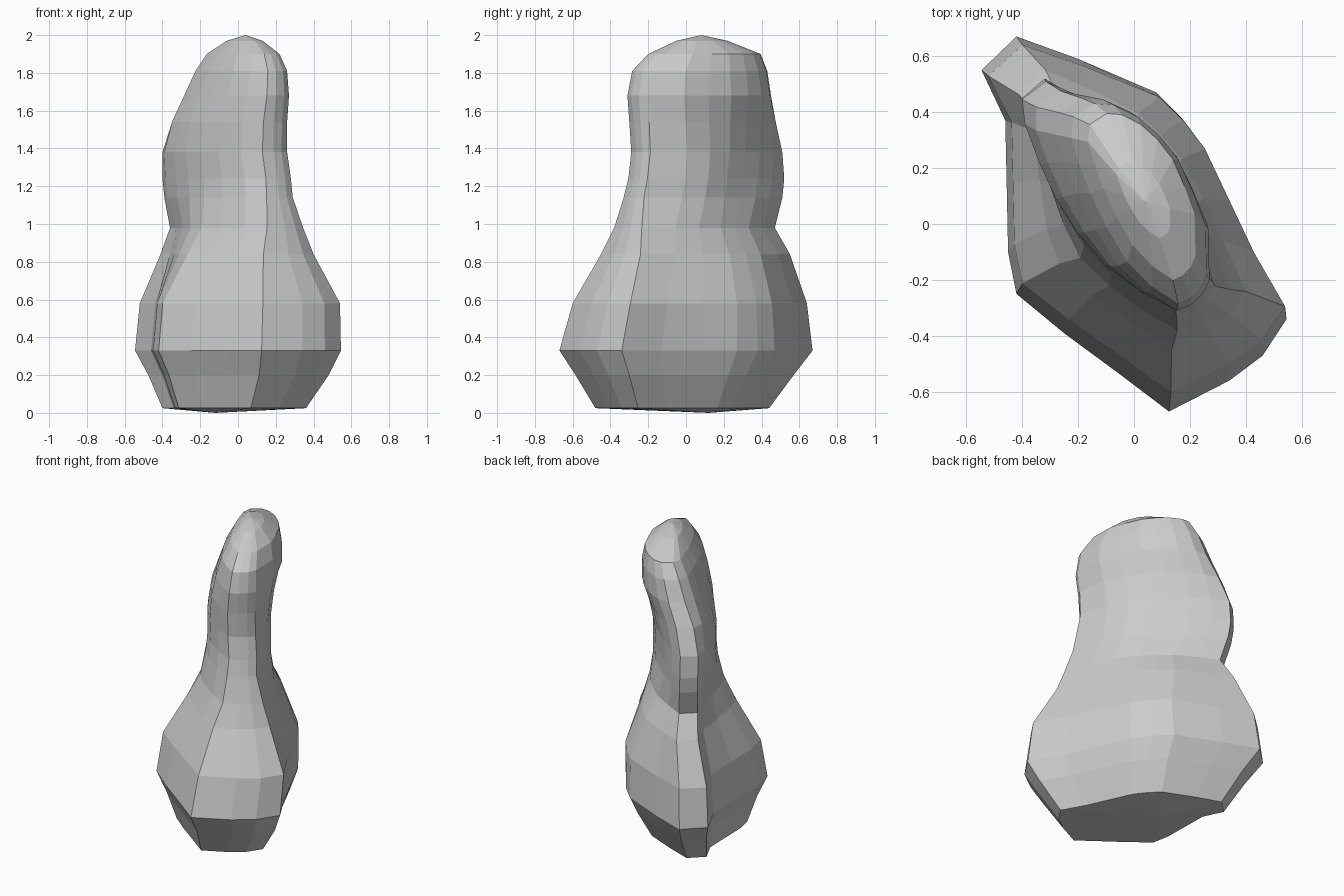
import bpy, bmesh

# Key cross-sections, matched point by point (start at back-left end, go clockwise from above)
BASE = [(-.42, .67), (-.2, .59), (.08, .47), (.17, .38), (.25, .27), (.34, .07),
        (.43, -.13), (.545, -.34), (.46, -.47), (.34, -.56), (.125, -.67), (-.06, -.53),
        (-.25, -.39), (-.42, -.25), (-.45, -.1), (-.455, .14), (-.46, .37), (-.545, .55)]
WAIST = [(-.32, .52), (-.22, .455), (-.12, .38), (-.03, .3), (.06, .22), (.15, .12),
         (.21, 0), (.27, -.2), (.24, -.24), (.2, -.27), (.14, -.3), (.03, -.25),
         (-.09, -.16), (-.185, -.055), (-.265, .07), (-.33, .21), (-.385, .36), (-.4, .45)]
HEAD = [(-.2, .45), (-.12, .445), (-.02, .4), (.07, .33), (.15, .24), (.21, .12),
        (.265, -.01), (.27, -.2), (.245, -.25), (.2, -.29), (.15, -.31), (.04, -.245),
        (-.065, -.15), (-.15, -.02), (-.22, .11), (-.265, .22), (-.3, .32), (-.29, .4)]

# z, x min, x max, y min, y max, blend (0 base, 1 waist, 2 head)
RINGS = [(.025, -.40, .36, -.48, .44, 0), (.2, -.475, .48, -.585, .57, 0),
         (.33, -.545, .545, -.67, .67, 0), (.58, -.52, .54, -.60, .64, 0),
         (.84, -.41, .40, -.45, .55, .3), (.98, -.36, .345, -.38, .47, .6),
         (1.14, -.39, .29, -.33, .51, .95), (1.24, -.40, .28, -.305, .52, 1),
         (1.38, -.40, .26, -.29, .51, 1.2), (1.54, -.35, .26, -.30, .475, 1.6),
         (1.68, -.285, .27, -.31, .45, 2), (1.81, -.225, .26, -.285, .43, 2),
         (1.9, -.165, .22, -.20, .395, 2), (1.97, -.06, .13, -.05, .22, 2)]


def fit(pts, x0, x1, y0, y1):
    """Stretch an outline to the given box."""
    xs, ys = [p[0] for p in pts], [p[1] for p in pts]
    ax, bx, ay, by = min(xs), max(xs), min(ys), max(ys)
    return [(x0 + (x - ax) / (bx - ax) * (x1 - x0),
             y0 + (y - ay) / (by - ay) * (y1 - y0)) for x, y in pts]


def outline(t):
    """Blend neighbouring key outlines in a unit box."""
    keys = [fit(k, 0, 1, 0, 1) for k in (BASE, WAIST, HEAD)]
    i = min(int(t), 1)
    f = t - i
    return [(a[0] + (b[0] - a[0]) * f, a[1] + (b[1] - a[1]) * f)
            for a, b in zip(keys[i], keys[i + 1])]


# Faceted body: loft the rings, then close top and bottom
bm = bmesh.new()
rows = []
for z, x0, x1, y0, y1, t in RINGS:
    rows.append([bm.verts.new((x, y, z)) for x, y in fit(outline(t), x0, x1, y0, y1)])
n = len(BASE)
for lo, hi in zip(rows, rows[1:]):
    for i in range(n):
        j = (i + 1) % n
        bm.faces.new((lo[i], lo[j], hi[j], hi[i]))
for row, tip in ((rows[0], (-.12, .12, 0)), (rows[-1], (.04, .08, 2))):
    c = bm.verts.new(tip)
    for i in range(n):
        bm.faces.new((row[i], row[(i + 1) % n], c))
bmesh.ops.recalc_face_normals(bm, faces=bm.faces)
mesh = bpy.data.meshes.new("faceted_body")
bm.to_mesh(mesh)
bm.free()
bpy.context.collection.objects.link(bpy.data.objects.new("faceted_body", mesh))
